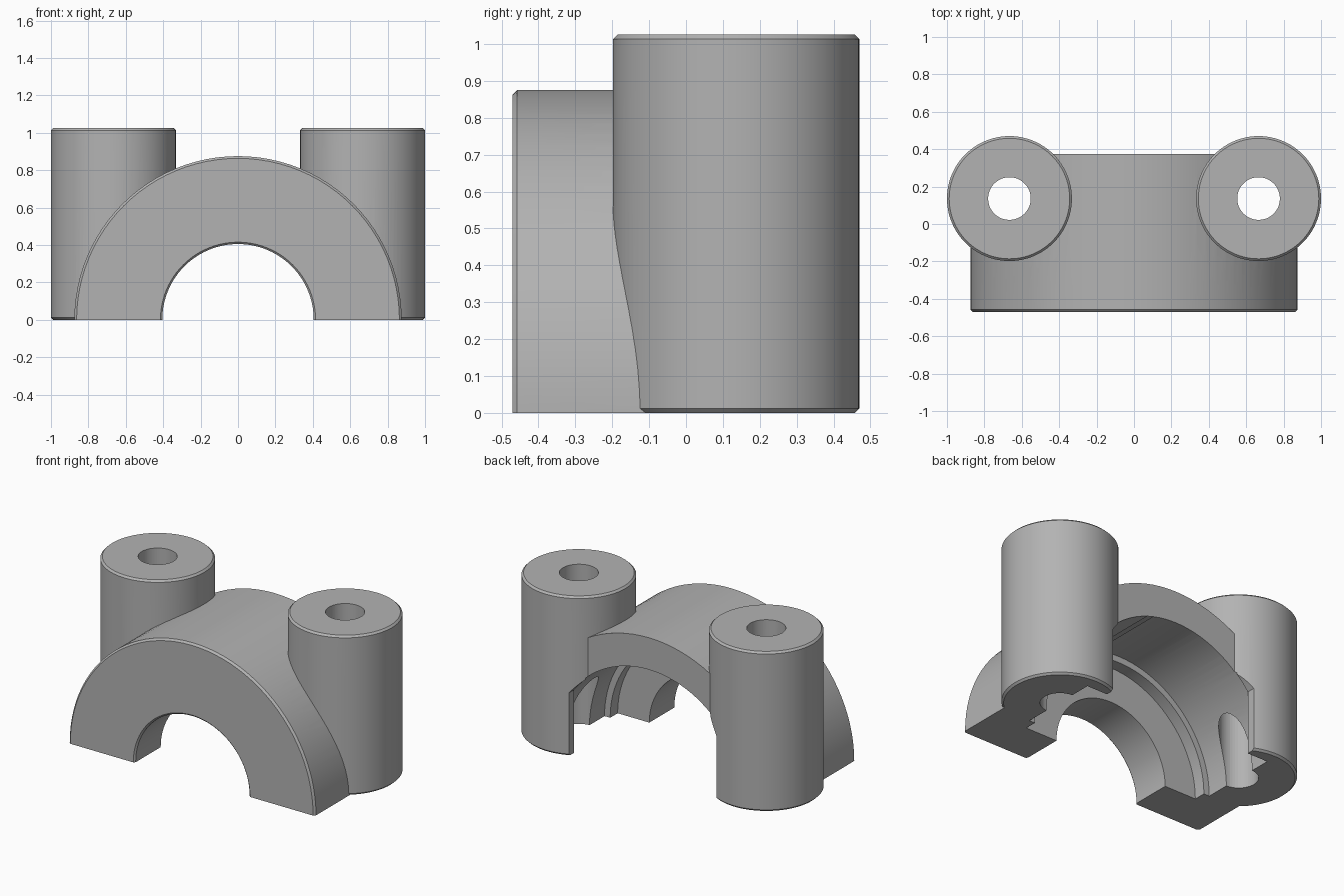
import bpy
import bmesh
import math
from mathutils import Matrix

cube = bpy.data.objects.get("Cube")
if cube:
    bpy.data.objects.remove(cube, do_unlink=True)

steel = bpy.data.materials.new("cast_grey")
steel.use_nodes = True
GREY = (0.45, 0.45, 0.45, 1)
steel.diffuse_color = GREY
steel.node_tree.nodes["Principled BSDF"].inputs["Base Color"].default_value = GREY


def add_object(name, bm):
    bmesh.ops.recalc_face_normals(bm, faces=bm.faces)
    mesh = bpy.data.meshes.new(name)
    bm.to_mesh(mesh)
    bm.free()
    mesh.materials.append(steel)
    obj = bpy.data.objects.new(name, mesh)
    bpy.context.collection.objects.link(obj)
    return obj


def lathe(name, profile, along_y=False, x=0, y=0, steps=96):
    """Closed solid of revolution from (radius, height) points."""
    bm = bmesh.new()
    verts = [bm.verts.new((r, 0, h)) for r, h in profile]
    edges = [bm.edges.new(pair) for pair in zip(verts, verts[1:])]
    bmesh.ops.spin(bm, geom=verts + edges, cent=(0, 0, 0), axis=(0, 0, 1),
                   angle=math.tau, steps=steps)
    bmesh.ops.remove_doubles(bm, verts=bm.verts, dist=0.0001)
    if along_y:
        bm.transform(Matrix.Rotation(-math.pi / 2, 4, "X"))
    bm.transform(Matrix.Translation((x, y, 0)))
    return add_object(name, bm)


def box(name, size, centre):
    bm = bmesh.new()
    bmesh.ops.create_cube(bm, size=1)
    bm.transform(Matrix.Translation(centre) @ Matrix.Diagonal((*size, 1)))
    return add_object(name, bm)


def combine(target, tool, operation):
    mod = target.modifiers.new(operation, "BOOLEAN")
    mod.operation = operation
    mod.solver = "EXACT"
    mod.object = tool
    bpy.context.view_layer.objects.active = target
    bpy.ops.object.modifier_apply(modifier=mod.name)
    bpy.data.objects.remove(tool, do_unlink=True)


C = 0.012            # edge chamfer
BOSS_X, BOSS_Y, BOSS_R, BOSS_H = 0.666, 0.136, 0.334, 1.025

# Half-round body
cap = lathe("bearing_cap", [(0, -0.47), (0.875 - C, -0.47), (0.875, -0.47 + C),
                            (0.875, 0.375), (0, 0.375)], along_y=True)
combine(cap, box("floor_cutter", (3, 3, 2), (0, 0, -1)), "DIFFERENCE")

# Bolt bosses
for side in (-1, 1):
    boss = lathe("bolt_boss", [(0, 0), (BOSS_R - C, 0), (BOSS_R, C), (BOSS_R, BOSS_H - C),
                               (BOSS_R - C, BOSS_H), (0, BOSS_H)],
                 x=side * BOSS_X, y=BOSS_Y)
    combine(cap, boss, "UNION")

# Stepped bore: shaft opening, seat ring, wide chamber
bore = lathe("bore_cutter", [(0, -0.6), (0.405 + 0.14, -0.6), (0.405, -0.46), (0.405, -0.206),
                             (0.63, -0.206), (0.63, -0.13), (0.67, -0.13),
                             (0.67, 0.385), (0, 0.385)], along_y=True)
combine(cap, bore, "DIFFERENCE")

# Narrower rear opening between the bosses
rear = lathe("rear_cutter", [(0, 0.3), (0.663, 0.3), (0.663, 0.7), (0, 0.7)], along_y=True)
combine(rear, box("rear_limit", (1.05, 1, 2), (0, 0.5, 0)), "INTERSECT")
combine(cap, rear, "DIFFERENCE")

# Bolt holes
for side in (-1, 1):
    hole = lathe("hole_cutter", [(0, -0.2), (0.114, -0.2), (0.114, 1.3), (0, 1.3)],
                 x=side * BOSS_X, y=BOSS_Y, steps=48)
    combine(cap, hole, "DIFFERENCE")

# Smooth curved walls, crisp edges
bpy.ops.object.select_all(action="DESELECT")
cap.select_set(True)
bpy.context.view_layer.objects.active = cap
bpy.ops.object.shade_smooth_by_angle(angle=math.radians(30))
